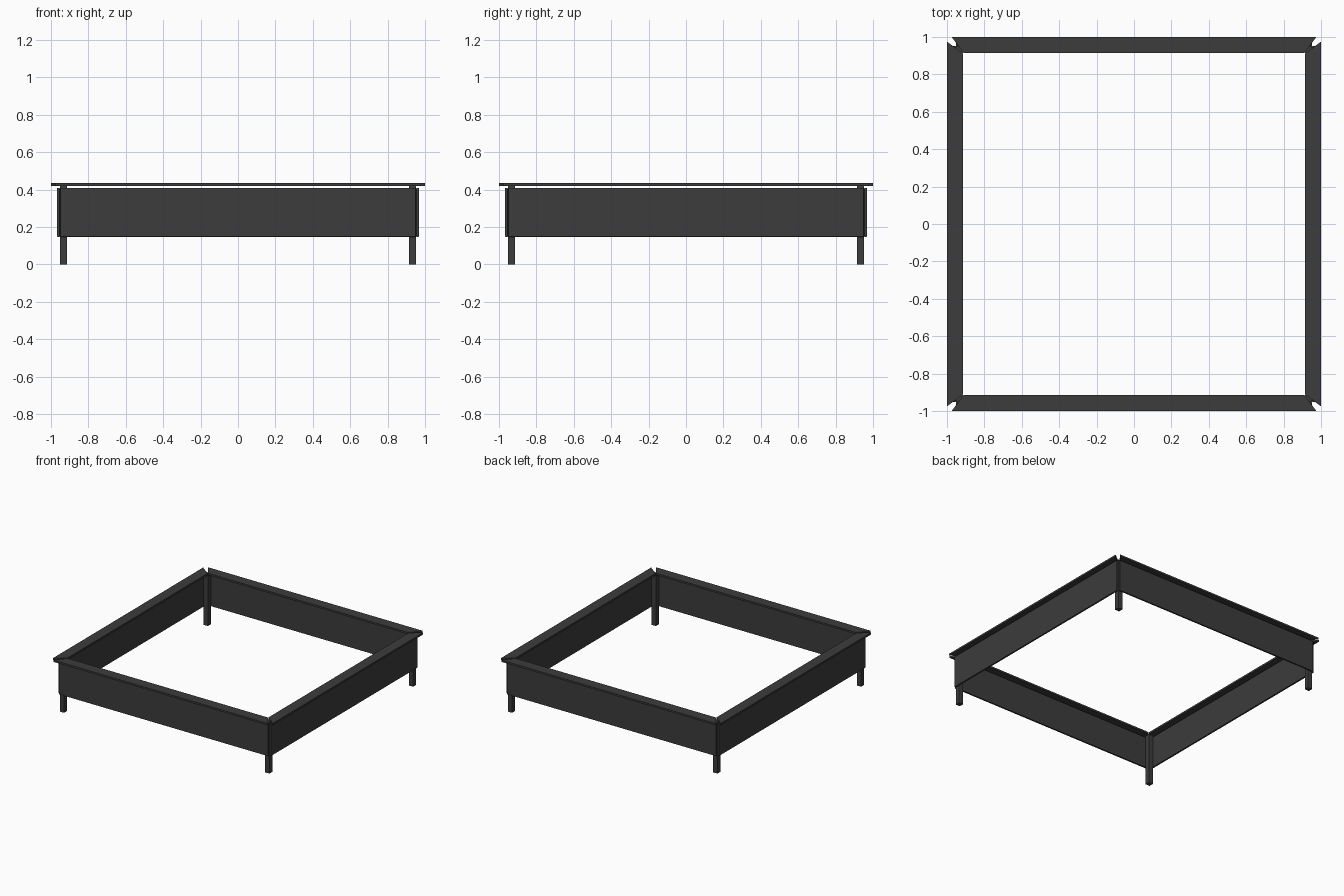
import bpy
import bmesh
from math import pi
from mathutils import Matrix

cube = bpy.data.objects.get("Cube")
if cube:
    bpy.data.objects.remove(cube)

# One dark painted finish
GREY = (0.045, 0.045, 0.045, 1)
mat = bpy.data.materials.new("dark grey")
mat.use_nodes = True
mat.diffuse_color = GREY
mat.node_tree.nodes["Principled BSDF"].inputs["Base Color"].default_value = GREY


def prism(name, outline, z0, z1, turn=0, bevel=0.0):
    """Extrude a plan outline from z0 to z1, turned about the centre."""
    bm = bmesh.new()
    base = bm.faces.new([bm.verts.new((x, y, z0)) for x, y in outline])
    top = bmesh.ops.extrude_face_region(bm, geom=[base])["geom"]
    verts = [v for v in top if isinstance(v, bmesh.types.BMVert)]
    bmesh.ops.translate(bm, verts=verts, vec=(0, 0, z1 - z0))
    bmesh.ops.recalc_face_normals(bm, faces=bm.faces)
    bm.transform(Matrix.Rotation(turn, 4, 'Z'))
    mesh = bpy.data.meshes.new(name)
    bm.to_mesh(mesh)
    bm.free()
    mesh.materials.append(mat)
    obj = bpy.data.objects.new(name, mesh)
    bpy.context.collection.objects.link(obj)
    if bevel:
        mod = obj.modifiers.new("soft edges", 'BEVEL')
        mod.width = bevel
        mod.segments = 2
    return obj


def rect(x0, x1, y0, y1):
    return [(x0, y0), (x1, y0), (x1, y1), (x0, y1)]


# Each side is the front one turned by a quarter
for i, side in enumerate(("front", "left", "back", "right")):
    turn = i * pi / 2
    # Upright board
    prism(side + "_board", rect(-0.951, 0.951, -0.968, -0.953),
          0.148, 0.41, turn, 0.003)
    # Flat cap rail with ends cut so the corners stay slightly open
    rail = [(-0.975, -1), (0.975, -1), (0.91, -0.913), (-0.91, -0.913)]
    prism(side + "_cap_rail", rail, 0.42, 0.435, turn)

# Corner legs
for x, sx in ((0.933, "left"), (-0.933, "right")):
    for y, sy in ((-0.933, "front"), (0.933, "back")):
        prism(f"{sy}_{sx}_leg", rect(x - 0.02, x + 0.02, y - 0.02, y + 0.02),
              0, 0.42, 0, 0.002)
